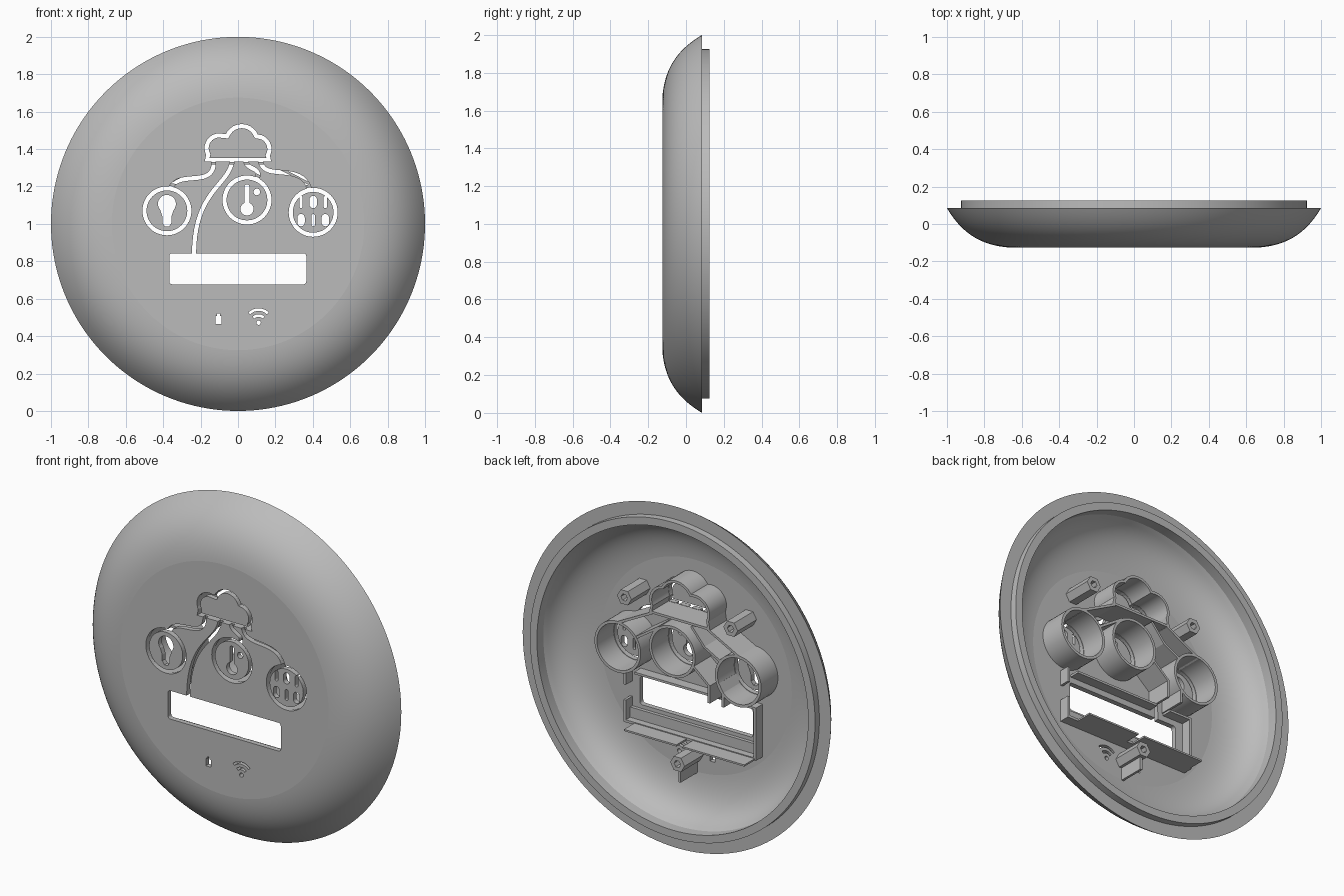
import bpy, bmesh
from math import sin, cos, pi, radians
from mathutils import Vector
from mathutils.geometry import interpolate_bezier

if "Cube" in bpy.data.objects:
    bpy.data.objects.remove(bpy.data.objects["Cube"])

grey = bpy.data.materials.new("plain_grey")
grey.use_nodes = True
grey.diffuse_color = (0.5, 0.5, 0.5, 1)
grey.node_tree.nodes["Principled BSDF"].inputs["Base Color"].default_value = (0.5, 0.5, 0.5, 1)

FRONT, INNER, WALL = -0.125, -0.095, 0.06   # outer face, inner face, top of inner walls
CUT = (-0.2, -0.05)                         # depth range of the cutters


def make(name, verts, faces):
    bm = bmesh.new()
    vs = [bm.verts.new(v) for v in verts]
    for f in faces:
        bm.faces.new([vs[i] for i in f])
    bmesh.ops.recalc_face_normals(bm, faces=bm.faces)
    mesh = bpy.data.meshes.new(name)
    bm.to_mesh(mesh)
    bm.free()
    mesh.materials.append(grey)
    ob = bpy.data.objects.new(name, mesh)
    bpy.context.collection.objects.link(ob)
    return ob


def prism(name, pts, y0, y1):
    """Extrude an (x, z) outline along y."""
    n = len(pts)
    verts = [(x, y, z) for y in (y0, y1) for x, z in pts]
    sides = [(i, (i + 1) % n, (i + 1) % n + n, i + n) for i in range(n)]
    return make(name, verts, sides + [range(n), range(n, 2 * n)])


def ribbon(name, pts, d0, d1, y0, y1, closed=False):
    """Strip between two offsets of an (x, z) path, extruded along y."""
    pts = [Vector(p) for p in pts]
    n = len(pts)
    verts = []
    for i, p in enumerate(pts):
        before = pts[i - 1] if closed or i else p
        after = pts[(i + 1) % n] if closed or i < n - 1 else p
        dirs = [d.normalized() for d in (p - before, after - p) if d.length > 0]
        t = sum(dirs, Vector((0, 0))).normalized()
        miter = min(1 / max(t.dot(dirs[0]), 0.1), 1.5)
        side = Vector((-t.y, t.x)) * miter
        for d, y in ((d0, y0), (d1, y0), (d1, y1), (d0, y1)):
            q = p + side * d
            verts.append((q.x, y, q.y))
    faces = []
    for i in range(n if closed else n - 1):
        a, b = 4 * i, 4 * ((i + 1) % n)
        faces += [(a + k, a + (k + 1) % 4, b + (k + 1) % 4, b + k) for k in range(4)]
    if not closed:
        faces += [range(4), range(4 * n - 4, 4 * n)]
    return make(name, verts, faces)


def arc(cx, cz, r, a0, a1, n=10):
    angles = [radians(a0 + (a1 - a0) * i / n) for i in range(n + 1)]
    return [(cx + r * cos(a), cz + r * sin(a)) for a in angles]


def circle(cx, cz, r, n=48):
    return arc(cx, cz, r, 0, 360, n)[:-1]


def pill(cx, cz, hw, hh):
    return arc(cx, cz + hh - hw, hw, 0, 180) + arc(cx, cz - hh + hw, hw, 180, 360)


def rect(x0, x1, z0, z1):
    return [(x0, z0), (x1, z0), (x1, z1), (x0, z1)]


def bezier(points, n):
    return [(p.x, p.y) for p in interpolate_bezier(*[Vector((a, b, 0)) for a, b in points], n)]


# Domed shell with back rim and locating lip, revolved about the y axis
profile = bezier([(0.675, FRONT), (0.82, -0.112), (0.92, -0.05), (1.0, 0.085)], 26)
profile += [(0.925, 0.085), (0.925, 0.125), (0.88, 0.125), (0.88, 0.065)]
profile += bezier([(0.87, 0.045), (0.84, -0.02), (0.78, -0.08), (0.62, INNER)], 24)
SEG, rings = 160, len(profile)
verts = [(r * cos(2 * pi * s / SEG), y, 1 + r * sin(2 * pi * s / SEG))
         for r, y in profile for s in range(SEG)]
faces = [(k * SEG + s, k * SEG + (s + 1) % SEG, (k + 1) * SEG + (s + 1) % SEG, (k + 1) * SEG + s)
         for k in range(rings - 1) for s in range(SEG)]
faces += [range(SEG), range((rings - 1) * SEG, rings * SEG)]
shell = make("domed_shell", verts, faces)

# Shared outlines
cloud = ([(-0.165, 1.343)] + arc(-0.1, 1.405, 0.068, 210, 75) + arc(0.02, 1.44, 0.083, 160, 20)
         + arc(0.1, 1.4, 0.068, 70, -30) + [(0.165, 1.343)])
badges = {"bulb": (-0.38, 1.07), "thermometer": (0.048, 1.128), "data": (0.402, 1.062)}
wires = [[(-0.13, 1.34), (-0.12, 1.18), (-0.33, 1.3), (-0.365, 1.18)],
         [(-0.03, 1.34), (-0.05, 1.2), (-0.235, 1.18), (-0.235, 0.835)],
         [(0.04, 1.34), (0.05, 1.28), (0.13, 1.31), (0.1, 1.235)],
         [(0.12, 1.34), (0.13, 1.22), (0.35, 1.34), (0.385, 1.175)]]

# Cutters: cloud, badge rings and connecting lines
cutters = [ribbon("cut_cloud", cloud, -0.011, 0.011, *CUT, closed=True)]
for x, z in badges.values():
    cutters.append(ribbon("cut_ring", circle(x, z, 0.12), -0.011, 0.011, *CUT, closed=True))
for w in wires:
    cutters.append(ribbon("cut_wire", bezier(w, 20), -0.011, 0.011, *CUT))

# Cutters: symbols inside the badges
bx, bz = badges["bulb"]
outlines = [arc(bx, bz + 0.037, 0.048, -40, 220, 24)
            + [(bx - 0.024, bz - 0.03), (bx - 0.024, bz - 0.065), (bx - 0.01, bz - 0.085),
               (bx + 0.01, bz - 0.085), (bx + 0.024, bz - 0.065), (bx + 0.024, bz - 0.03)]]
tx, tz = badges["thermometer"]
outlines.append(arc(tx, tz - 0.048, 0.035, 113, 427, 24) + arc(tx, tz + 0.07, 0.0137, 0, 180))
outlines.append(circle(tx + 0.053, tz + 0.043, 0.018, 16))
dx, dz = badges["data"]
for row, h in ((0, 0.055), (1, -0.042)):
    for col in range(3):
        wide = (row + col) % 2
        outlines.append(pill(dx + (col - 1) * 0.065, dz + h, 0.02 if wide else 0.009, 0.033))

# Cutters: display window, battery and signal symbols
outlines.append(arc(0.35, 0.828, 0.015, 0, 90, 4) + arc(-0.352, 0.828, 0.015, 90, 180, 4)
                + arc(-0.352, 0.692, 0.015, 180, 270, 4) + arc(0.35, 0.692, 0.015, 270, 360, 4))
outlines.append([(-0.121, 0.465), (-0.089, 0.465), (-0.089, 0.508), (-0.097, 0.508),
                 (-0.097, 0.52), (-0.113, 0.52), (-0.113, 0.508), (-0.121, 0.508)])
outlines.append(circle(0.11, 0.472, 0.012, 16))
cutters += [prism("cut_symbol", o, *CUT) for o in outlines]
for r in (0.038, 0.07):
    cutters.append(ribbon("cut_signal", arc(0.11, 0.472, r, 45, 135), -0.007, 0.007, *CUT))

# Apply the cuts, then drop the cutters
for c in cutters:
    c.hide_render = True
    mod = shell.modifiers.new("cut", 'BOOLEAN')
    mod.operation, mod.solver, mod.object = 'DIFFERENCE', 'EXACT', c
bpy.context.view_layer.update()
cut_mesh = bpy.data.meshes.new_from_object(
    shell.evaluated_get(bpy.context.evaluated_depsgraph_get()))
shell.modifiers.clear()
shell.data = cut_mesh
for c in cutters:
    bpy.data.objects.remove(c)

# Light-guard walls behind the cloud and badges
base = INNER - 0.005
guards = [ribbon("cloud_guard", cloud, 0.013, 0.028, base, WALL, closed=True)]
for name, (x, z) in badges.items():
    guards.append(ribbon(name + "_guard", circle(x, z, 0.142), -0.008, 0.008, base, WALL, closed=True))

# Straight channel walls beside the connecting lines
channels = [[(-0.18, 1.32), (-0.4, 1.205)],
            [(-0.075, 1.31), (-0.16, 1.21), (-0.27, 1.15)],
            [(-0.085, 1.08), (-0.19, 0.99), (-0.19, 0.89)],
            [(-0.25, 1.02), (-0.28, 0.97), (-0.28, 0.89)],
            [(0.18, 1.32), (0.41, 1.2)],
            [(0.13, 1.25), (0.28, 1.15)]]
for path in channels:
    ribbon("channel_wall", path, -0.007, 0.007, base, WALL)

# Display frame: side walls, split top wall, bottom shelf and tabs
EDGE = -0.035
for name, box, top in (
        ("frame_side_right", rect(-0.43, -0.415, 0.58, 0.89), EDGE),
        ("frame_side_left_upper", rect(0.415, 0.43, 0.8, 0.89), EDGE),
        ("frame_side_left_lower", rect(0.415, 0.43, 0.58, 0.71), EDGE),
        ("frame_top_long", rect(-0.19, 0.36, 0.877, 0.89), EDGE),
        ("frame_top_short", rect(-0.415, -0.28, 0.877, 0.89), EDGE),
        ("frame_bottom", rect(-0.415, 0.415, 0.58, 0.595), EDGE),
        ("frame_ledge", rect(-0.415, 0.415, 0.595, 0.655), -0.075),
        ("shelf_tab_left", rect(0.02, 0.36, 0.58, 0.59), WALL),
        ("shelf_tab_right", rect(-0.42, -0.02, 0.58, 0.59), WALL),
        ("symbol_divider", rect(-0.007, 0.007, 0.375, 0.46), WALL)):
    prism(name, box, base, top)

# Hollow hexagonal screw posts
for x, z in ((0.345, 1.375), (-0.345, 1.375), (0, 0.49)):
    ribbon("screw_post", circle(x, z, 0.034, 6), -0.011, 0.011, base, 0.08, closed=True)

# Smooth the curved surfaces, keeping real edges sharp
for ob, angle in [(shell, 5)] + [(g, 25) for g in guards]:
    bpy.ops.object.select_all(action='DESELECT')
    ob.select_set(True)
    bpy.context.view_layer.objects.active = ob
    bpy.ops.object.shade_smooth_by_angle(angle=radians(angle))
